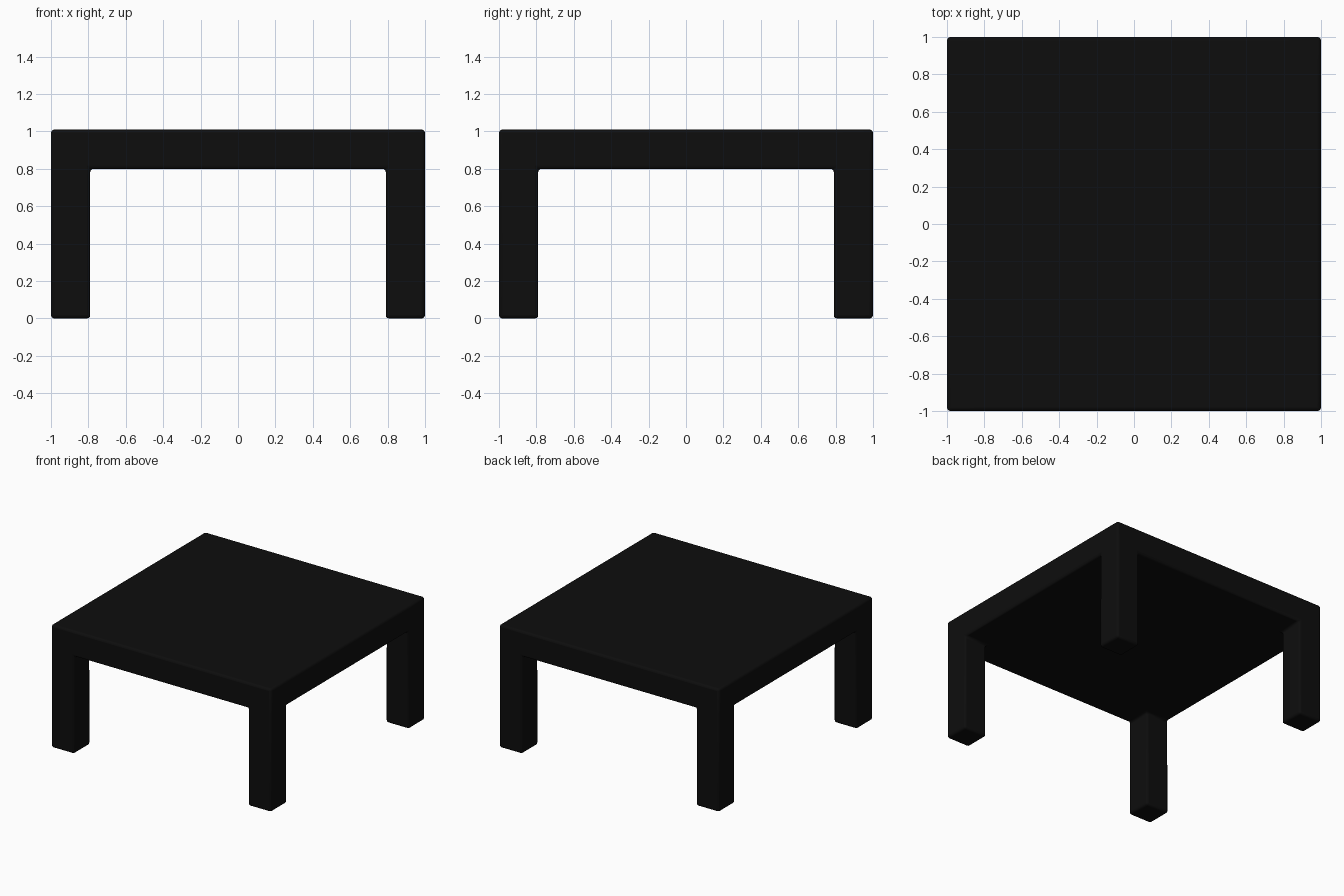
import bpy, bmesh, math

if "Cube" in bpy.data.objects:
    bpy.data.objects.remove(bpy.data.objects["Cube"])

HALF, INNER = 1.0, 0.79      # outer half width, inner face of the legs
UNDER, TOP = 0.80, 1.01      # underside and upper face of the table top

bm = bmesh.new()

# Underside: 3 x 3 grid with leg-sized corner cells
bmesh.ops.create_grid(bm, x_segments=3, y_segments=3, size=HALF)
for v in bm.verts:
    for i in (0, 1):
        v.co[i] = math.copysign(HALF if abs(v.co[i]) > 0.6 else INNER, v.co[i])
    v.co.z = UNDER
underside = list(bm.faces)

# Table top: raise a copy of the grid
ext = bmesh.ops.extrude_face_region(bm, geom=underside, use_keep_orig=True)
for g in ext["geom"]:
    if isinstance(g, bmesh.types.BMVert):
        g.co.z = TOP

# Legs: pull the four corner cells down to the floor
bm.faces.ensure_lookup_table()
corners = [f for f in bm.faces
           if all(abs(v.co.z - UNDER) < 1e-4 for v in f.verts)
           and all(abs(c) > 0.7 for c in f.calc_center_median()[:2])]
feet = bmesh.ops.extrude_discrete_faces(bm, faces=corners)["faces"]
for f in feet:
    for v in f.verts:
        v.co.z = 0.0
bmesh.ops.recalc_face_normals(bm, faces=bm.faces)

mesh = bpy.data.meshes.new("table")
bm.to_mesh(mesh)
bm.free()
table = bpy.data.objects.new("table", mesh)
bpy.context.collection.objects.link(table)

# Black finish
black = bpy.data.materials.new("black_finish")
black.diffuse_color = (0.004, 0.004, 0.004, 1)
black.use_nodes = True
black.node_tree.nodes["Principled BSDF"].inputs["Base Color"].default_value = black.diffuse_color
mesh.materials.append(black)

# Softened edges
bevel = table.modifiers.new("soft_edges", "BEVEL")
bevel.width = 0.018
bevel.segments = 3
bevel.limit_method = "ANGLE"
bevel.angle_limit = math.radians(40)

bpy.context.view_layer.objects.active = table
table.select_set(True)
bpy.ops.object.shade_smooth_by_angle(angle=math.radians(40))
